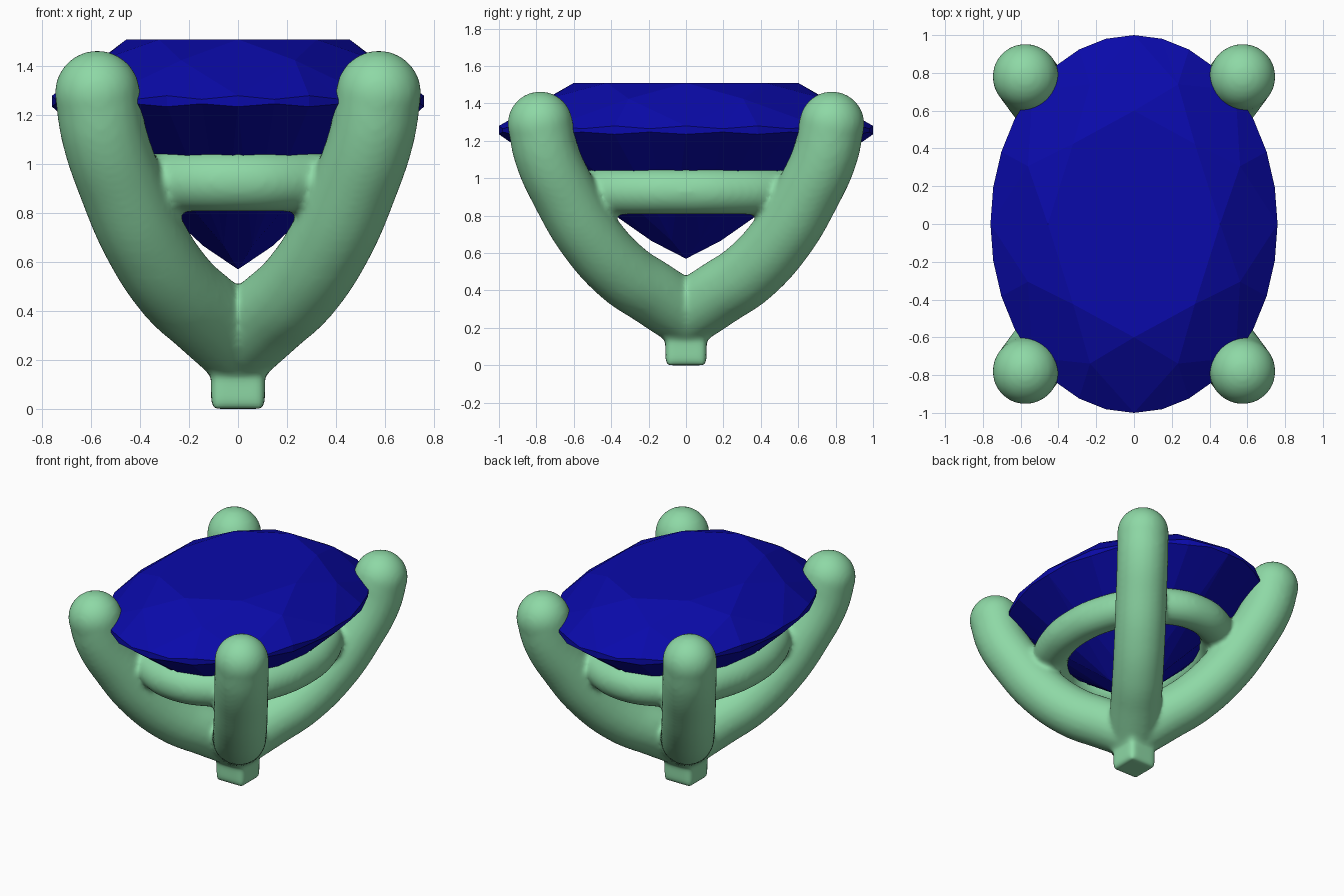
import bpy, bmesh
from math import sin, cos, pi

if "Cube" in bpy.data.objects:
    bpy.data.objects.remove(bpy.data.objects["Cube"])


def material(name, rgb):
    m = bpy.data.materials.new(name)
    m.diffuse_color = (*rgb, 1)
    m.use_nodes = True
    m.node_tree.nodes["Principled BSDF"].inputs["Base Color"].default_value = m.diffuse_color
    return m


def tube(points, radius, cyclic=False):
    """Smooth round tube through the points, converted to a mesh."""
    cu = bpy.data.curves.new("tube", 'CURVE')
    cu.dimensions = '3D'
    cu.bevel_depth, cu.bevel_resolution = radius, 8
    cu.resolution_u, cu.use_fill_caps = 12, True
    sp = cu.splines.new('BEZIER')
    sp.bezier_points.add(len(points) - 1)
    for bp, p in zip(sp.bezier_points, points):
        bp.co = p
        bp.handle_left_type = bp.handle_right_type = 'AUTO'
    sp.use_cyclic_u = cyclic
    ob = bpy.data.objects.new("tube", cu)
    bpy.context.collection.objects.link(ob)
    bpy.ops.object.select_all(action='DESELECT')
    ob.select_set(True)
    bpy.context.view_layer.objects.active = ob
    bpy.ops.object.convert(target='MESH')
    return bpy.context.active_object


metal = material("pale_green_metal", (0.27, 0.69, 0.38))
blue = material("blue_stone", (0.003, 0.003, 0.4))
parts = []

# Four curved prongs with ball tips
profile = [(0, .27), (.13, .385), (.25, .495), (.38, .69), (.48, .92), (.55, 1.13), (.575, 1.29)]
for sx in (-1, 1):
    for sy in (-1, 1):
        parts.append(tube([(sx * x, sy * x * .78 / .575, z) for x, z in profile], .175))
        bpy.ops.mesh.primitive_uv_sphere_add(radius=.175, segments=32, ring_count=16,
                                             location=(sx * .575, sy * .78, 1.29))
        parts.append(bpy.context.active_object)

# Oval rail under the stone
parts.append(tube([(.5 * cos(i * pi / 8), .655 * sin(i * pi / 8), .93) for i in range(16)], .125, True))

# Square foot
bpy.ops.mesh.primitive_cube_add(size=1, location=(0, 0, .125))
foot = bpy.context.active_object
foot.scale = (.22, .22, .25)
parts.append(foot)

# Fuse the metal into one softly blended body
bpy.ops.object.select_all(action='DESELECT')
for p in parts:
    p.select_set(True)
bpy.context.view_layer.objects.active = parts[0]
bpy.ops.object.join()
setting = bpy.context.active_object
setting.name = "prong_setting"
bpy.ops.object.transform_apply(location=True, rotation=True, scale=True)
rm = setting.modifiers.new("fuse", 'REMESH')
rm.mode, rm.voxel_size, rm.use_smooth_shade = 'VOXEL', .016, True
sm = setting.modifiers.new("blend", 'SMOOTH')
sm.factor, sm.iterations = .5, 12
setting.data.materials.clear()
setting.data.materials.append(metal)

# Oval brilliant-cut stone, flat facets
bm = bmesh.new()


def ring(n, r, zs, offset=0):
    return [bm.verts.new((.76 * r * cos(2 * pi * i / n + offset), r * sin(2 * pi * i / n + offset),
                          zs[i % len(zs)])) for i in range(n)]


table = ring(8, .6, [1.51])
star = ring(8, .8, [1.425], pi / 8)
top = ring(32, 1, [1.28, 1.265])
low = ring(32, 1, [1.235, 1.247])
pav = ring(8, .2, [.665], pi / 8)
culet = bm.verts.new((0, 0, .57))
bm.faces.new(table)
for k in range(8):
    j, g = (k + 1) % 8, 4 * k
    bm.faces.new((table[k], star[k], table[j]))                # star facet
    bm.faces.new((table[k], star[k - 1], top[g], star[k]))     # crown kite
    bm.faces.new((culet, pav[k], low[g], pav[k - 1]))          # pavilion kite
    for i in range(g, g + 4):                                  # girdle halves and band
        n = (i + 1) % 32
        bm.faces.new((star[k], top[i], top[n]))
        bm.faces.new((pav[k], low[n], low[i]))
        bm.faces.new((top[i], low[i], low[n], top[n]))
bmesh.ops.recalc_face_normals(bm, faces=bm.faces)
me = bpy.data.meshes.new("oval_stone")
bm.to_mesh(me)
bm.free()
me.materials.append(blue)
bpy.context.collection.objects.link(bpy.data.objects.new("oval_stone", me))
